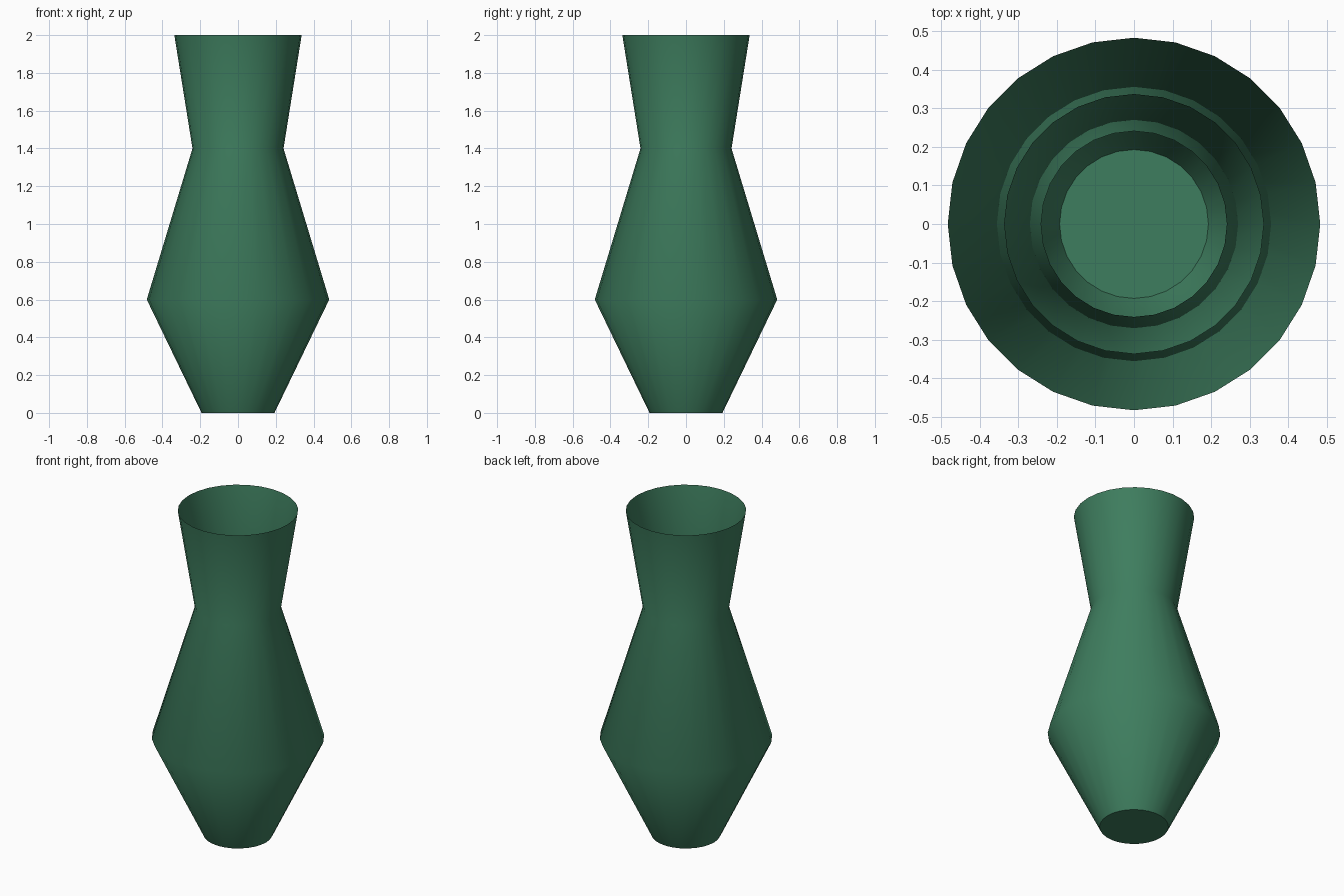
import bpy, bmesh, math

if "Cube" in bpy.data.objects:
    bpy.data.objects.remove(bpy.data.objects["Cube"])

SIDES = 28
# (radius, height) from base to rim
PROFILE = [(0.193, 0.0), (0.483, 0.6), (0.241, 1.4), (0.337, 2.0)]

glaze = bpy.data.materials.new("green glaze")
glaze.diffuse_color = (0.048, 0.205, 0.112, 1)
glaze.use_nodes = True
glaze.node_tree.nodes["Principled BSDF"].inputs["Base Color"].default_value = glaze.diffuse_color

bm = bmesh.new()
rings = [[bm.verts.new((r * math.cos(2 * math.pi * i / SIDES),
                        r * math.sin(2 * math.pi * i / SIDES), z))
          for i in range(SIDES)] for r, z in PROFILE]

# thin open wall
for low, high in zip(rings, rings[1:]):
    for i in range(SIDES):
        j = (i + 1) % SIDES
        bm.faces.new((low[i], low[j], high[j], high[i]))

# flat floor
bm.faces.new(rings[0][::-1])

mesh = bpy.data.meshes.new("vase")
bm.to_mesh(mesh)
bm.free()
mesh.materials.append(glaze)
vase = bpy.data.objects.new("vase", mesh)
bpy.context.collection.objects.link(vase)

# smooth wall, crisp base edge
bpy.context.view_layer.objects.active = vase
vase.select_set(True)
bpy.ops.object.shade_smooth_by_angle(angle=math.radians(52))
